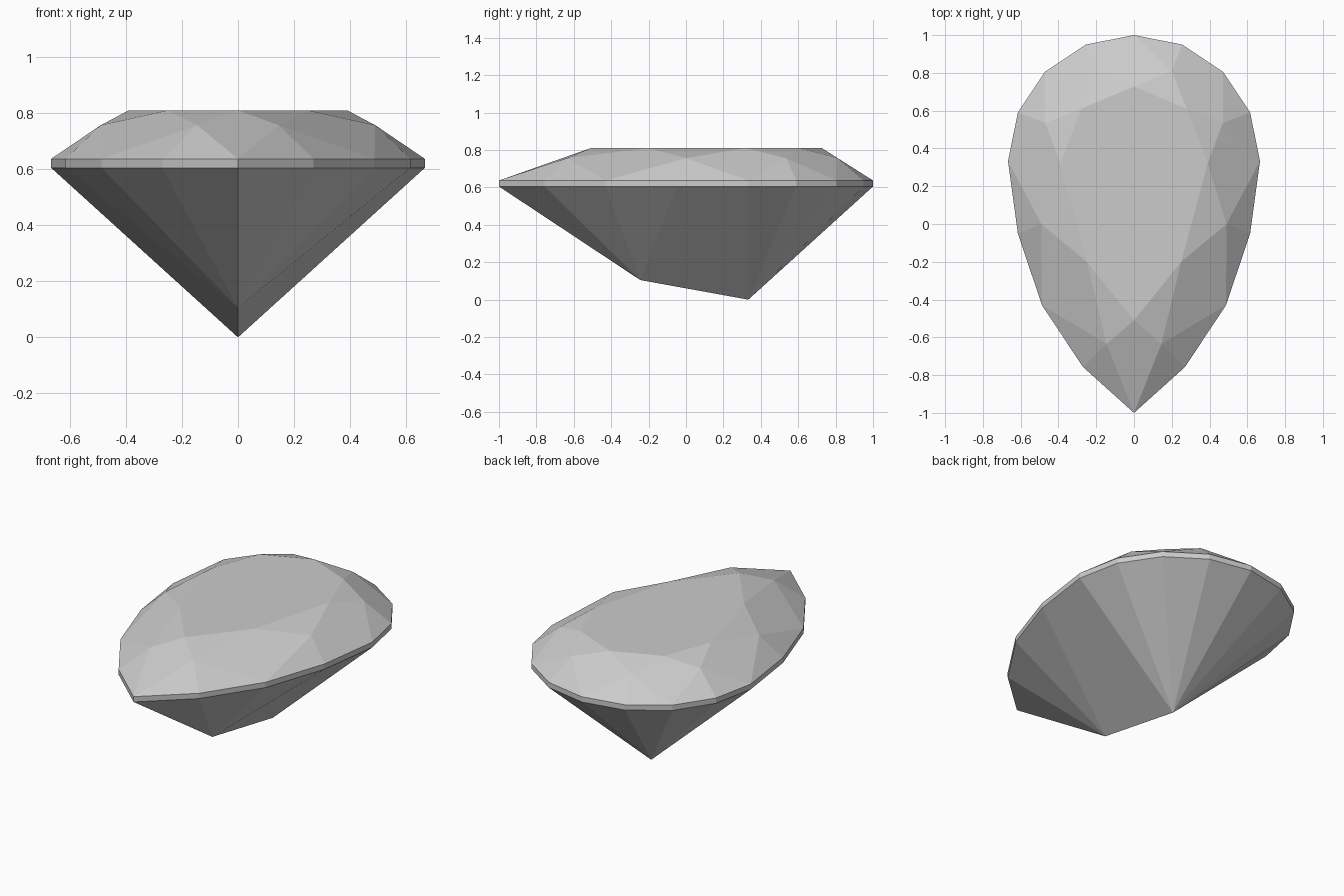
import bpy
import bmesh

cube = bpy.data.objects.get("Cube")
if cube:
    bpy.data.objects.remove(cube, do_unlink=True)

GIRDLE_LOW, GIRDLE_HIGH, TABLE_Z = 0.605, 0.637, 0.81


def mirrored(half):
    """Close a half outline (back to front) by mirroring its off-axis points."""
    return half + [(-x, y) for x, y in reversed(half) if x > 0]


# Half outlines of the pear: girdle, flat table and the star row between them
outline = mirrored([(0, 1), (.255, .95), (.472, .805), (.615, .59), (.667, .333),
                    (.615, -.05), (.487, -.43), (.27, -.757), (0, -1)])
table = mirrored([(0, .727), (.28, .61), (.39, .32), (.25, -.2), (0, -.51)])
stars = mirrored([(.2, .81), (.47, .535), (.49, 0), (.145, -.635)])

bm = bmesh.new()


def ring(points, z):
    return [bm.verts.new((x, y, z)) for x, y in points]


low = ring(outline, GIRDLE_LOW)
high = ring(outline, GIRDLE_HIGH)
top = ring(table, TABLE_Z)
star = ring(stars, .757)
culet = bm.verts.new((0, .333, 0))
keel = bm.verts.new((0, -.245, .105))
n, m = len(low), len(top)

# Crown: table, star facets, kites and upper girdle facets
bm.faces.new(top)
for i in range(m):
    j = (i + 1) % m
    a, b, c = high[2 * i], high[2 * i + 1], high[2 * j]
    bm.faces.new((top[i], top[j], star[i]))
    bm.faces.new((top[i], star[i - 1], a, star[i]))
    bm.faces.new((star[i], a, b))
    bm.faces.new((star[i], b, c))

# Girdle band and pavilion, whose keel runs from the culet towards the tip
for i in range(n):
    j = (i + 1) % n
    bm.faces.new((low[i], low[j], high[j], high[i]))
    ends = [keel if outline[k][1] < 0 else culet for k in (i, j)]
    if ends[0] == ends[1]:
        bm.faces.new((low[i], low[j], ends[0]))
    else:
        bm.faces.new((low[i], low[j], ends[1], ends[0]))

bmesh.ops.recalc_face_normals(bm, faces=bm.faces[:])
mesh = bpy.data.meshes.new("pear_cut_gem")
bm.to_mesh(mesh)
bm.free()

# Single pale grey colour
grey = bpy.data.materials.new("pale_grey")
grey.use_nodes = True
colour = (0.6, 0.6, 0.6, 1)
grey.diffuse_color = colour
grey.node_tree.nodes["Principled BSDF"].inputs["Base Color"].default_value = colour
mesh.materials.append(grey)

gem = bpy.data.objects.new("pear_cut_gem", mesh)
bpy.context.scene.collection.objects.link(gem)
